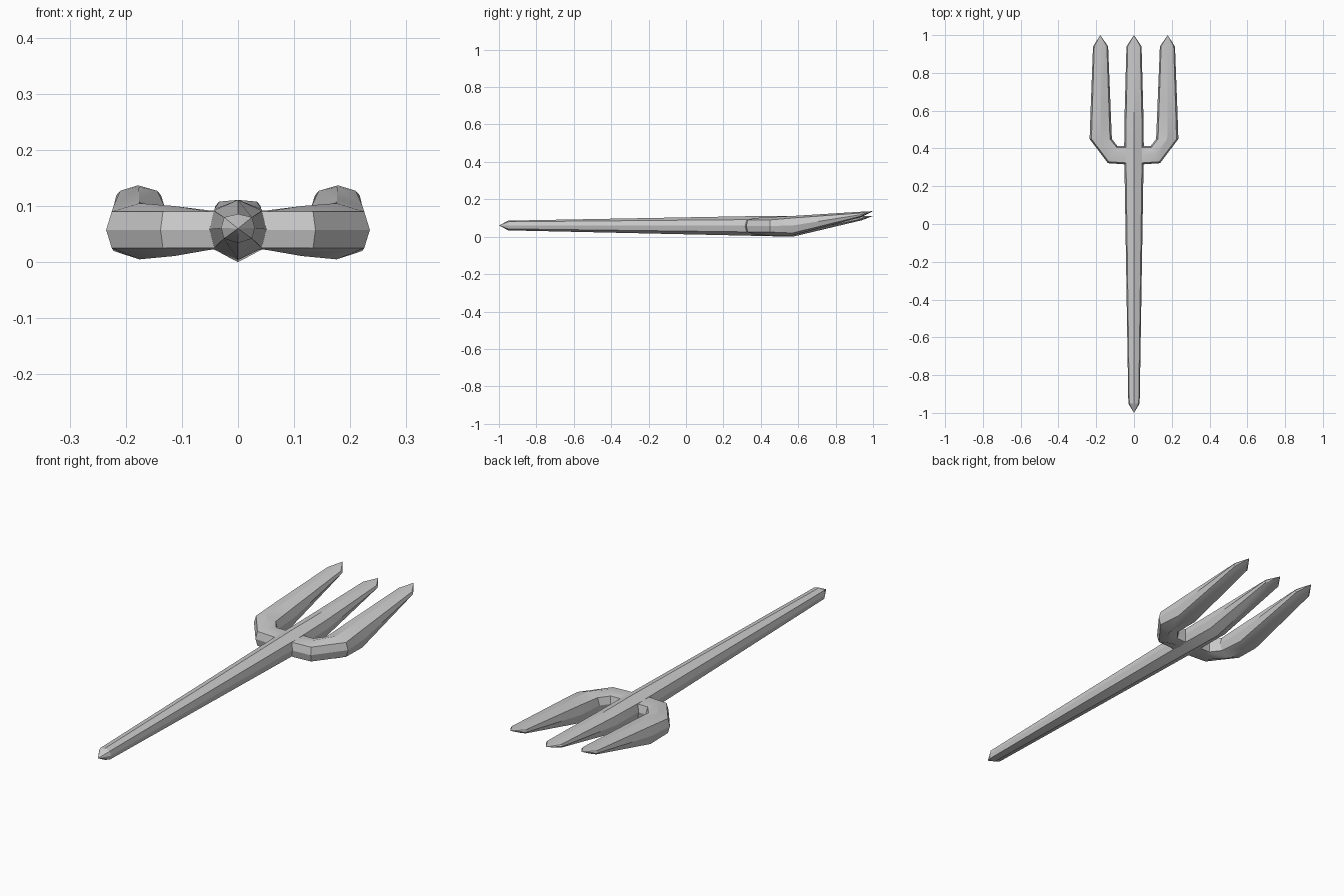
import bpy, bmesh
from mathutils import Vector

if "Cube" in bpy.data.objects:
    bpy.data.objects.remove(bpy.data.objects["Cube"])


def ring(a, b, zb, zl, zh, zt):
    """Eight-sided section between edge points a and b with keel, bevels and ridge."""
    a, b = Vector(a), Vector(b)
    zm = (zl + zh) / 2
    spots = [(0, zm), (.085, zh), (.5, zt), (.915, zh),
             (1, zm), (.915, zl), (.5, zb), (.085, zl)]
    return [(*a.lerp(b, t), z) for t, z in spots]


def loft(name, rings, tip, tail=None, flip=1):
    """Skin the sections together and close the ends with points or a cap."""
    bm = bmesh.new()
    vs = [[bm.verts.new((x * flip, y, z)) for x, y, z in r] for r in rings]
    for r, s in zip(vs, vs[1:]):
        for i in range(8):
            j = (i + 1) % 8
            bm.faces.new((r[i], r[j], s[j], s[i]))

    def close(loop, point):
        if point is None:
            bm.faces.new(loop)
            return
        p = bm.verts.new((point[0] * flip, point[1], point[2]))
        for i in range(8):
            bm.faces.new((loop[i], loop[(i + 1) % 8], p))

    close(vs[0], tail)
    close(vs[-1], tip)
    bmesh.ops.recalc_face_normals(bm, faces=bm.faces)
    me = bpy.data.meshes.new(name)
    bm.to_mesh(me)
    bm.free()
    ob = bpy.data.objects.new(name, me)
    bpy.context.collection.objects.link(ob)
    bpy.ops.object.select_all(action='DESELECT')
    bpy.context.view_layer.objects.active = ob
    ob.select_set(True)
    bpy.ops.object.shade_smooth_by_angle(angle=0.45)
    return ob


# Shaft running through into the centre prong: y, half width, section heights
shaft = [(-.95, .030, .034, .042, .080, .086),
         (.40, .052, .004, .025, .092, .111),
         (.57, .050, .000, .022, .095, .111),
         (.94, .040, .088, .094, .108, .111)]
loft("shaft_and_centre_prong",
     [ring((w, y), (-w, y), *z) for y, w, *z in shaft],
     tip=(0, 1, .111), tail=(0, -1, .06))

# Side prongs: arm out of the shaft, elbow, then a rising blade
side = [((.020, .315), (.020, .415), .024, .026, .090, .091),
        ((.050, .316), (.050, .413), .022, .025, .090, .092),
        ((.138, .322), (.088, .413), .011, .025, .090, .100),
        ((.235, .450), (.117, .450), .005, .025, .090, .105),
        ((.231, .570), (.122, .570), .007, .020, .100, .111),
        ((.217, .940), (.137, .940), .106, .111, .127, .134)]
for label, s in (("right", 1), ("left", -1)):
    loft(label + "_side_prong", [ring(*r) for r in side],
         tip=(.178, 1, .137), flip=s)
